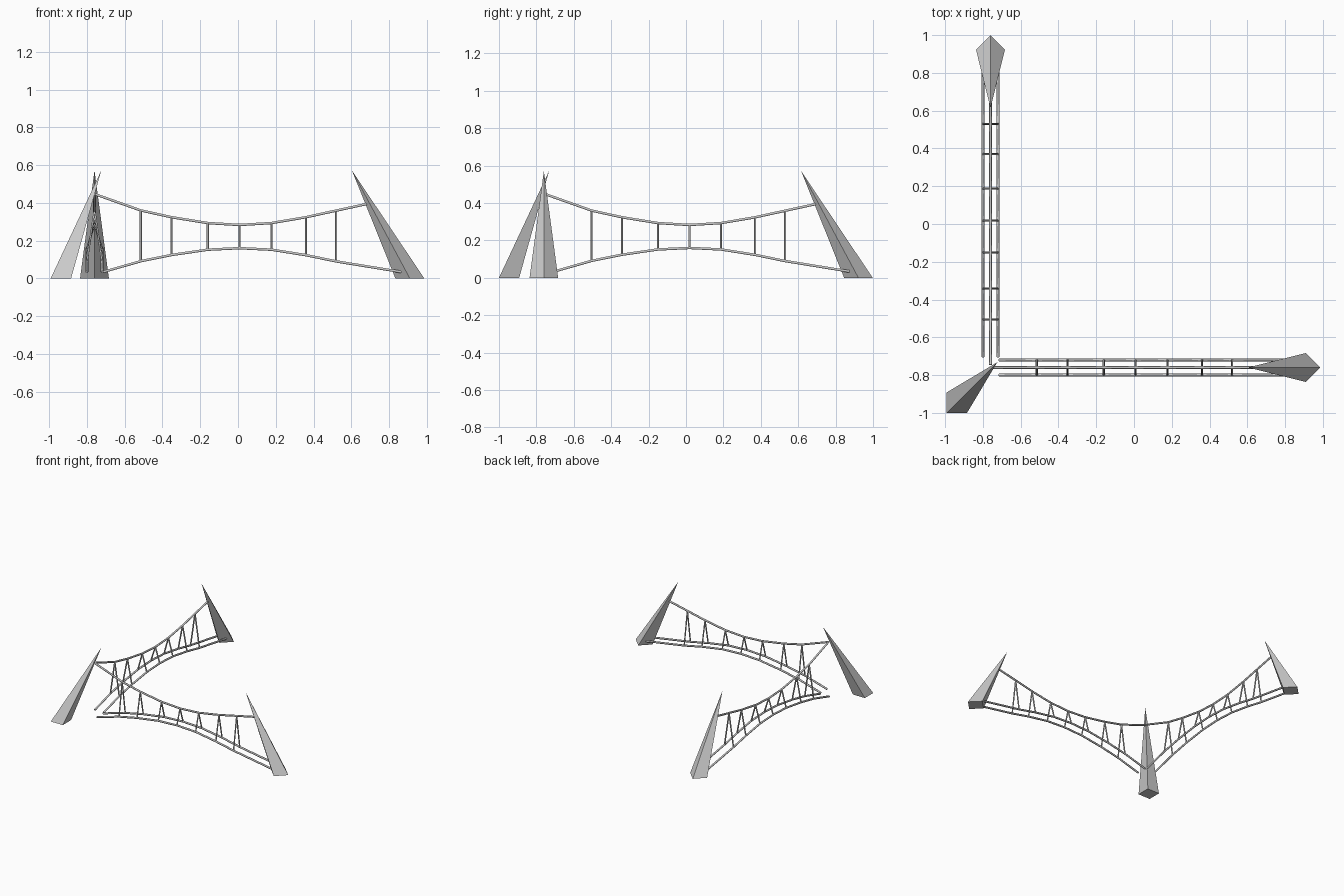
import bpy
from math import radians

if "Cube" in bpy.data.objects:
    bpy.data.objects.remove(bpy.data.objects["Cube"])

LINE = -0.76                       # shared centre line of both spans
UPPER = [(-0.755, 0.445), (-0.515, 0.36), (-0.352, 0.324), (-0.16, 0.293), (0.008, 0.283),
         (0.177, 0.293), (0.36, 0.324), (0.52, 0.359), (0.70, 0.398)]
LOWER = [(-0.715, 0.034), (-0.515, 0.091), (-0.352, 0.124), (-0.16, 0.152), (0.008, 0.16),
         (0.177, 0.152), (0.36, 0.123), (0.52, 0.09), (0.865, 0.034)]
HALF_GAP = 0.04


def rods(name, paths, radius):
    curve = bpy.data.curves.new(name, 'CURVE')
    curve.dimensions = '3D'
    curve.bevel_depth = radius
    curve.bevel_resolution = 1
    curve.use_fill_caps = True
    for path in paths:
        spline = curve.splines.new('POLY')
        spline.points.add(len(path) - 1)
        for point, co in zip(spline.points, path):
            point.co = (*co, 1)
    obj = bpy.data.objects.new(name, curve)
    bpy.context.collection.objects.link(obj)


def span(name, place):
    # one upper cable, two lower cables and paired slanted hangers
    rods(name + "_upper_cable", [[place(s, 0, z) for s, z in UPPER]], 0.0075)
    rods(name + "_lower_cables",
         [[place(s, d, z) for s, z in LOWER] for d in (-HALF_GAP, HALF_GAP)], 0.0075)
    rods(name + "_hangers",
         [[place(s, 0, zu), place(s, d, zl)]
          for (s, zu), (_, zl) in zip(UPPER[1:-1], LOWER[1:-1])
          for d in (-HALF_GAP, HALF_GAP)], 0.0055)


def pylon(name, base, tip, turn):
    # four-sided spike sheared toward its tip
    verts = []
    r = 0.0765
    from math import cos, sin
    for i in range(4):
        a = radians(turn + 90 * i)
        verts.append((base[0] + r * cos(a), base[1] + r * sin(a), 0))
    verts.append((*tip, 0.572))
    faces = [(3, 2, 1, 0)] + [(i, (i + 1) % 4, 4) for i in range(4)]
    mesh = bpy.data.meshes.new(name)
    mesh.from_pydata(verts, [], faces)
    bpy.context.collection.objects.link(bpy.data.objects.new(name, mesh))


# Two spans meeting at the corner
span("right_span", lambda s, d, z: (s, LINE + d, z))
span("back_span", lambda s, d, z: (LINE + d, s + 0.01, z))

# Leaning pylons
pylon("right_pylon", (0.91, LINE), (0.603, LINE), 0)
pylon("back_pylon", (LINE, 0.922), (LINE, 0.615), 0)
pylon("corner_pylon", (-0.938, -0.946), (-0.724, -0.732), 45)
